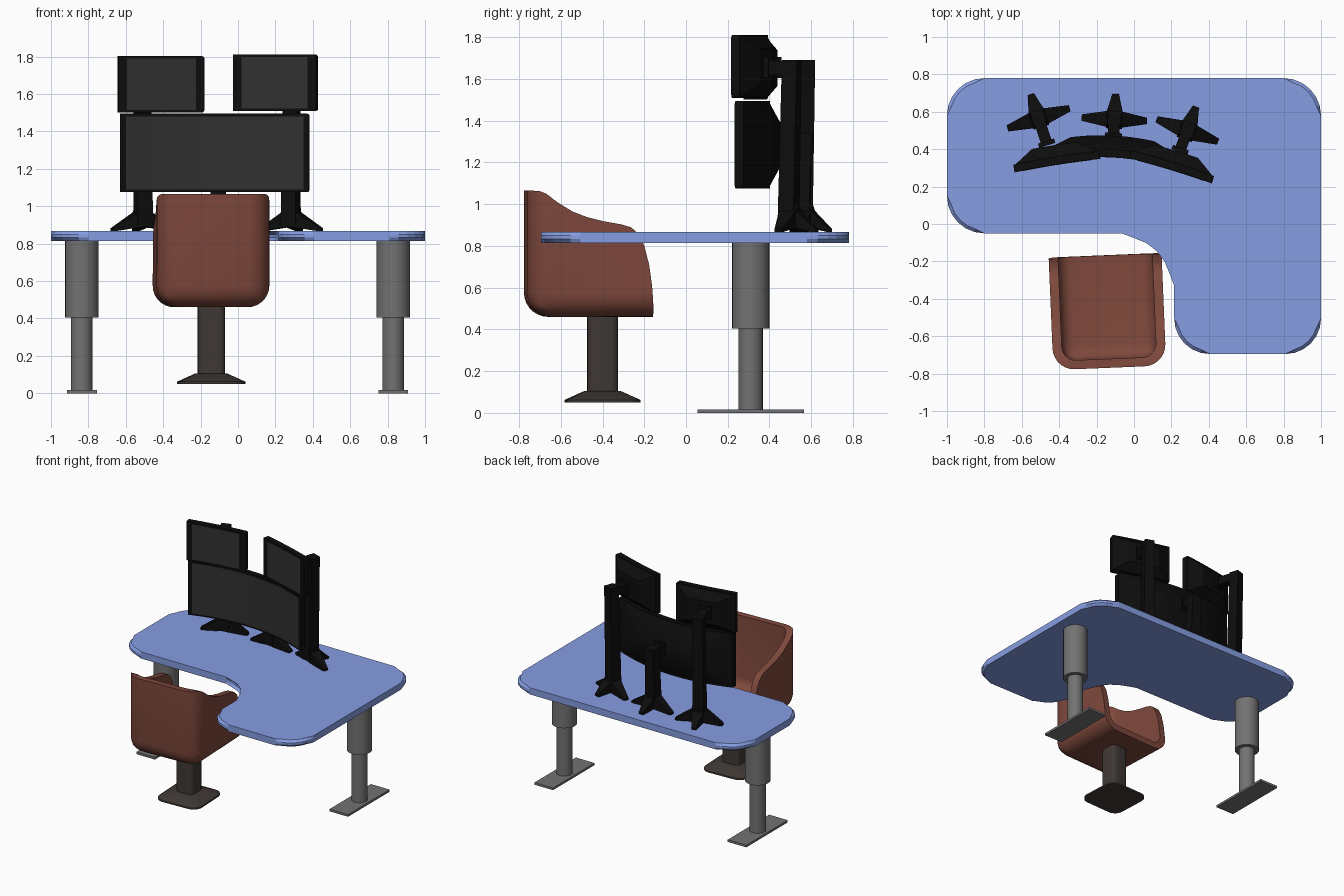
import bpy, bmesh
from math import radians, sin, cos, pi
from mathutils import Vector, Matrix

if "Cube" in bpy.data.objects:
    bpy.data.objects.remove(bpy.data.objects["Cube"])


def material(name, rgb):
    m = bpy.data.materials.new(name)
    m.diffuse_color = (*rgb, 1)
    m.use_nodes = True
    m.node_tree.nodes["Principled BSDF"].inputs["Base Color"].default_value = m.diffuse_color
    return m


BLUE = material("blue_top", (0.24, 0.34, 0.76))
STEEL = material("steel", (0.17, 0.17, 0.17))
LEATHER = material("brown_leather", (0.21, 0.065, 0.045))
DARK = material("dark_brown", (0.05, 0.04, 0.035))
BLACK = material("black_plastic", (0.004, 0.004, 0.004))
SCREEN = material("screen_glass", (0.03, 0.03, 0.03))


def finish(bm, name, mat, loc=(0, 0, 0), rot=0, smooth=True):
    bmesh.ops.recalc_face_normals(bm, faces=bm.faces)
    me = bpy.data.meshes.new(name)
    bm.to_mesh(me)
    bm.free()
    ob = bpy.data.objects.new(name, me)
    bpy.context.collection.objects.link(ob)
    ob.location = loc
    ob.rotation_euler.z = radians(rot)
    if mat:
        me.materials.append(mat)
    if smooth:
        shade(ob)
    return ob


def shade(ob):
    bpy.ops.object.select_all(action='DESELECT')
    ob.select_set(True)
    bpy.context.view_layer.objects.active = ob
    bpy.ops.object.shade_smooth_by_angle(angle=radians(32))


def fillet(corners, seg):
    """Round the right-angled corners (x, y, radius) of a closed outline."""
    out = []
    for i, (x, y, r) in enumerate(corners):
        p = Vector((x, y))
        a = (Vector(corners[i - 1][:2]) - p).normalized()
        b = (Vector(corners[(i + 1) % len(corners)][:2]) - p).normalized()
        c = p + (a + b) * r
        out += [c - r * (b * cos(t) + a * sin(t))
                for t in [pi / 2 * k / seg for k in range(seg + 1)]]
    return out


def loft(bm, rings):
    """Skin a list of closed rings and cap both ends."""
    vs = [[bm.verts.new(p) for p in r] for r in rings]
    n = len(vs[0])
    for a, b in zip(vs, vs[1:]):
        for i in range(n):
            bm.faces.new((a[i], a[(i + 1) % n], b[(i + 1) % n], b[i]))
    bm.faces.new(vs[0])
    bm.faces.new(vs[-1])


def circle(r, z, n=24):
    return [(r * cos(2 * pi * i / n), r * sin(2 * pi * i / n), z) for i in range(n)]


def rect(x0, x1, y0, y1, z):
    return [(x0, y0, z), (x1, y0, z), (x1, y1, z), (x0, y1, z)]


# Desk top: rounded L shape with chamfered rim
bm = bmesh.new()
outline = fillet([(-1, -0.05, .2), (0.215, -0.05, .28), (0.215, -0.695, .19),
                  (1, -0.695, .19), (1, 0.78, .2), (-1, 0.78, .2)], 6)
loft(bm, [[(p.x, p.y, z) for p in outline] for z in (0.815, 0.867)])
rim = [e for e in bm.edges if abs(e.verts[0].co.z - e.verts[1].co.z) < 1e-4]
bmesh.ops.bevel(bm, geom=rim, offset=0.017, segments=1, affect='EDGES')
finish(bm, "desk_top", BLUE, smooth=False)

# Telescopic desk legs with flat feet
for side, x in (("left", -0.835), ("right", 0.83)):
    bm = bmesh.new()
    loft(bm, [circle(r, z) for r, z in ((.058, .01), (.058, .405), (.09, .405), (.09, .82))])
    finish(bm, side + "_desk_leg", STEEL, (x, 0.31, 0))
    bm = bmesh.new()
    loft(bm, [rect(-.08, .08, -.255, .255, z) for z in (0, .017)])
    finish(bm, side + "_desk_foot", STEEL, (x, 0.31, 0))


# Chair shell: rounded tub, hollowed, trimmed by the armrest profile
def tub(name, w, y0, y1, z0, z1, radius):
    bm = bmesh.new()
    loft(bm, [rect(-w, w, y0, y1, z) for z in (z0, z1)])
    keep = [e for e in bm.edges
            if all(v.co.y < y1 - 1e-4 for v in e.verts) and any(v.co.z < z1 - 1e-4 for v in e.verts)
            or (abs(e.verts[0].co.y - e.verts[1].co.y) > .1 and e.verts[0].co.z < z0 + 1e-4)]
    bmesh.ops.bevel(bm, geom=keep, offset=radius, segments=7, affect='EDGES', profile=0.5)
    return finish(bm, name, None, smooth=False)


shell = tub("chair_shell", .302, -.302, .302, .46, 1.3, .115)
hollow = tub("hollow_cutter", .252, -.254, .5, .51, 1.5, .075)
bm = bmesh.new()
profile = [(-.4, .3), (-.4, 1.066), (-.25, 1.064), (-.215, 1.05), (-.16, 1.008), (-.09, .965),
           (-.02, .938), (.06, .918), (.14, .904), (.19, .89), (.225, .86), (.255, .80),
           (.278, .71), (.292, .61), (.3, .5), (.302, .3)]
loft(bm, [[(x, y, z) for y, z in profile] for x in (-.6, .6)])
trim = finish(bm, "trim_cutter", None, smooth=False)
bpy.context.view_layer.objects.active = shell
for cutter, op in ((hollow, 'DIFFERENCE'), (trim, 'INTERSECT')):
    mod = shell.modifiers.new(op, 'BOOLEAN')
    mod.object, mod.operation, mod.solver = cutter, op, 'EXACT'
    bpy.ops.object.modifier_apply(modifier=mod.name)
    bpy.data.objects.remove(cutter)
shell.data.materials.clear()
shell.data.materials.append(LEATHER)
shell.location = (-0.142, -0.467, 0)
shell.rotation_euler.z = radians(2.4)
shade(shell)

# Chair pedestal: column flaring into a rounded square base
bm = bmesh.new()
rings = []
for h, r, z in ((.178, .07, .05), (.178, .07, .062), (.085, .04, .105), (.073, .035, .105), (.073, .035, .48)):
    sq = fillet([(-h, -h, r), (h, -h, r), (h, h, r), (-h, h, r)], 5)
    rings.append([(p.x, p.y, z) for p in sq])
loft(bm, rings)
finish(bm, "chair_pedestal", DARK, (-0.143, -0.40, 0), 2.4)


# Monitors: bent frame, screen inlay and tapered back
def bent(bm, front, back, y0, y1, sag, width, n):
    rings = []
    for i in range(n + 1):
        u = 2 * i / n - 1
        ring = []
        for (w, h), y, signs in ((front, y0, (-1, 1)), (back, y1, (1, -1))):
            x = u * w / 2
            ring += [(x, y - sag * (2 * x / width) ** 2, s * h / 2) for s in signs]
        rings.append(ring)
    loft(bm, rings)


def monitor(name, loc, rot, w, h, side, sag, n, back_size, back_depth):
    bm = bmesh.new()
    bent(bm, (w, h), (w, h), 0, .042, sag, w, n)
    bm.normal_update()
    corners = [e for e in bm.edges if abs(e.verts[0].co.y - e.verts[1].co.y) > .03
               and all(abs(abs(v.co.x) - w / 2) < 1e-4 for v in e.verts)]
    bmesh.ops.bevel(bm, geom=corners, offset=.014, segments=3, affect='EDGES', profile=0.5)
    finish(bm, name + "_frame", BLACK, loc, rot)
    bm = bmesh.new()
    size = (w - 2 * side, h - .028)
    bent(bm, size, size, -.002, .01, sag, w, n)
    finish(bm, name + "_screen", SCREEN, loc, rot)
    bm = bmesh.new()
    bent(bm, (w * .96, h * .96), back_size, .04, back_depth, sag, w, n)
    finish(bm, name + "_back", BLACK, loc, rot)


monitor("main_monitor", (-0.12, 0.358, 1.285), -2.8, 1.012, .42, .03, .10, 16, (.45, .13), .115)
monitor("upper_left_monitor", (-0.41, 0.318, 1.652), 9, .465, .302, .046, .006, 6, (.24, .17), .105)
monitor("upper_right_monitor", (0.197, 0.29, 1.66), -17, .462, .302, .046, .006, 6, (.24, .17), .105)


# Monitor stands: post, forward arm and three tapered feet
def stand(name, loc, rot, top, reach):
    bm = bmesh.new()
    loft(bm, [rect(-.043, .043, -.05, .03, .9), rect(-.036, .036, -.03, .045, top)])
    loft(bm, [rect(-.03, .03, -reach, .03, top - .07), rect(-.03, .03, -reach, .03, top - .005)])
    loft(bm, [[(x, -reach + y, top - .035 + z) for x, z in ((-.045, -.05), (.045, -.05), (.045, .05), (-.045, .05))]
              for y in (-.012, .012)])
    for ang, length in ((0, .175), (180, .175), (90, .135)):
        turn = Matrix.Rotation(radians(ang), 3, 'Z')
        foot = []
        for x, w, z0, z1 in ((0, .045, .89, 1.0), (.045, .042, .885, .965), (length, .017, .864, .882)):
            foot.append([turn @ Vector((x, y, z)) for y, z in ((-w, z0), (w, z0), (w, z1), (-w, z1))])
        loft(bm, foot)
    finish(bm, name, BLACK, loc, rot)


stand("left_monitor_stand", (-0.51, 0.565, 0), 18, 1.69, .14)
stand("middle_monitor_stand", (-0.105, 0.56, 0), -3, 1.34, .085)
stand("right_monitor_stand", (0.285, 0.50, 0), -20, 1.69, .11)
